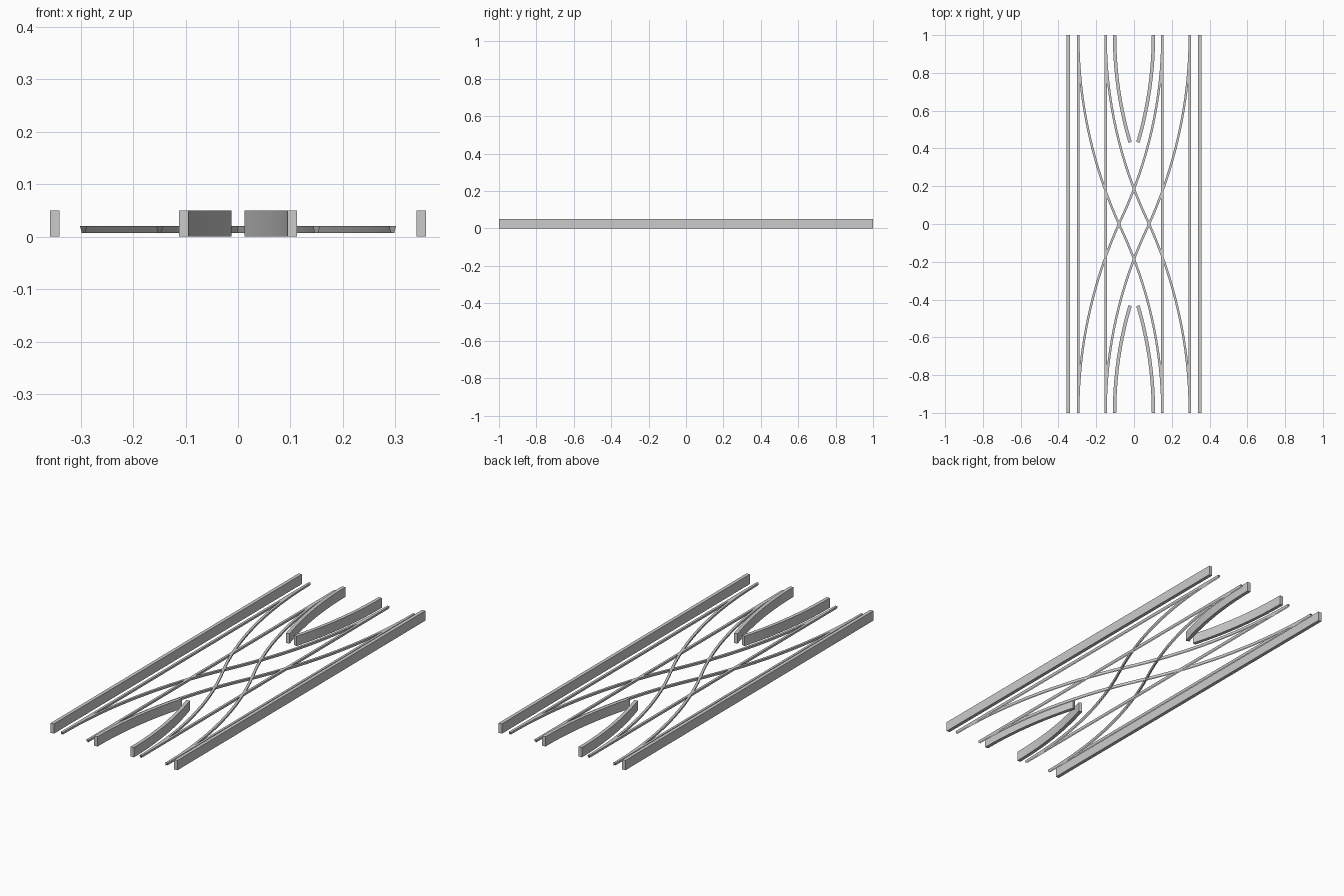
import bpy, bmesh
from math import sin, cos, atan, radians

cube = bpy.data.objects.get("Cube")
if cube:
    bpy.data.objects.remove(cube, do_unlink=True)

steel = bpy.data.materials.new("grey_steel")
steel.use_nodes = True
colour = (0.6, 0.6, 0.6, 1)
steel.diffuse_color = colour
steel.node_tree.nodes["Principled BSDF"].inputs["Base Color"].default_value = colour

TRACK_X = 0.2225        # centre line of each straight track
HALF_GAUGE = 0.0725
RAIL = [(-0.003, 0.007), (-0.006, 0.02), (0.006, 0.02), (0.003, 0.007)]
WALL = [(-0.009, 0), (-0.009, 0.05), (0.009, 0.05), (0.009, 0)]


def sweep(name, path, profile, solid):
    """Sweep a profile along (x, y, heading) stations; heading is measured from +y."""
    bm = bmesh.new()
    rings = [[bm.verts.new((x + o * cos(h), y - o * sin(h), z)) for o, z in profile]
             for x, y, h in path]
    n = len(profile)
    for a, b in zip(rings, rings[1:]):
        for i in range(n if solid else n - 1):
            j = (i + 1) % n
            bm.faces.new((a[i], b[i], b[j], a[j]))
    if solid:
        bm.faces.new(rings[0])
        bm.faces.new(rings[-1][::-1])
        bmesh.ops.recalc_face_normals(bm, faces=bm.faces)
    mesh = bpy.data.meshes.new(name)
    bm.to_mesh(mesh)
    bm.free()
    mesh.materials.append(steel)
    ob = bpy.data.objects.new(name, mesh)
    bpy.context.collection.objects.link(ob)


def flipped(path, sx, sy):
    """Mirror a path, keeping it running towards +y."""
    out = [(x * sx, y * sy, h * sx * sy) for x, y, h in path]
    return out if sy > 0 else out[::-1]


def arc(centre_x, radius, angle, steps):
    """Arc leaving y = -1 straight ahead and bending towards +x."""
    return [(centre_x - radius * cos(angle * i / steps),
             -1 + radius * sin(angle * i / steps), angle * i / steps)
            for i in range(steps + 1)]


# Crossover centre line: two equal arcs meeting at the origin
bend = 2 * atan(TRACK_X)
radius = 1 / sin(bend)
half = arc(radius - TRACK_X, radius, bend, 16)
crossover = half + [(-x, -y, h) for x, y, h in half[-2::-1]]

for side, sx in (("left", 1), ("right", -1)):
    # Outer side wall
    sweep(f"{side}_side_wall", [(sx * 0.349, -1, 0), (sx * 0.349, 1, 0)], WALL, True)
    for place, off in (("outer", HALF_GAUGE), ("inner", -HALF_GAUGE)):
        # Straight running rails
        x = sx * (TRACK_X + off)
        sweep(f"{side}_{place}_rail", [(x, -1, 0), (x, 1, 0)], RAIL, False)
        # Curved crossover rails
        path = [(px + off * cos(h), py - off * sin(h), h) for px, py, h in crossover]
        sweep(f"{side}_{place}_crossover_rail", flipped(path, sx, 1), RAIL, False)
    # Short curved walls between the tracks
    for end, sy in (("front", 1), ("back", -1)):
        path = arc(1.897, 2.0, radians(16.5), 10)
        sweep(f"{side}_{end}_curved_wall", flipped(path, -sx, sy), WALL, True)
